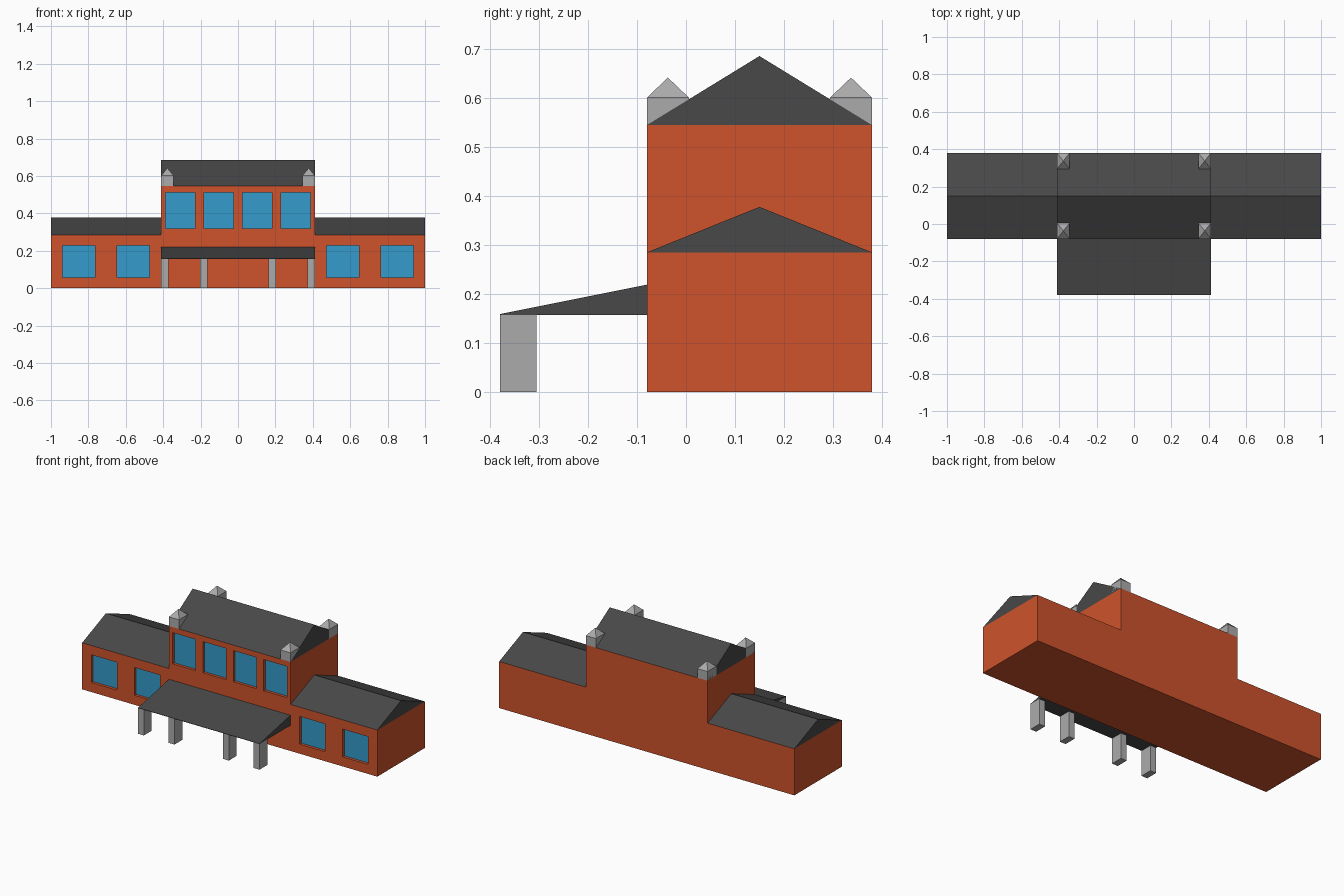
import bpy, bmesh
from mathutils import Vector

if "Cube" in bpy.data.objects:
    bpy.data.objects.remove(bpy.data.objects["Cube"])


def material(name, rgb):
    m = bpy.data.materials.new(name)
    m.diffuse_color = (*rgb, 1)
    m.use_nodes = True
    m.node_tree.nodes["Principled BSDF"].inputs["Base Color"].default_value = m.diffuse_color
    return m


BRICK = material("brick_orange", (0.62, 0.086, 0.025))
ROOF = material("roof_charcoal", (0.065, 0.065, 0.065))
STONE = material("stone_grey", (0.41, 0.41, 0.41))
GLASS = material("window_blue", (0.036, 0.325, 0.60))


def finish(name, bm, mat):
    bmesh.ops.recalc_face_normals(bm, faces=bm.faces)
    me = bpy.data.meshes.new(name)
    bm.to_mesh(me)
    bm.free()
    me.materials.append(mat)
    ob = bpy.data.objects.new(name, me)
    bpy.context.collection.objects.link(ob)
    return ob


def prism(name, profile, axis, a, b, mat):
    """Extrude a profile from a to b: (y,z) along X or (x,z) along Y."""
    bm = bmesh.new()
    along_x = axis == "X"
    vs = [bm.verts.new((a, p, q) if along_x else (p, a, q)) for p, q in profile]
    face = bm.faces.new(vs)
    new = bmesh.ops.extrude_face_region(bm, geom=[face])["geom"]
    moved = [g for g in new if isinstance(g, bmesh.types.BMVert)]
    step = Vector((b - a, 0, 0) if along_x else (0, b - a, 0))
    bmesh.ops.translate(bm, verts=moved, vec=step)
    return finish(name, bm, mat)


def rect(x0, x1, z0, z1):
    return [(x0, z0), (x1, z0), (x1, z1), (x0, z1)]


FRONT, BACK, MID = -0.08, 0.38, 0.15
WING_TOP, HALL_TOP, HALL_X = 0.285, 0.545, 0.412

# Walls: one stepped block for the hall and both wings
walls = prism("walls", [(-1, 0), (1, 0), (1, WING_TOP), (HALL_X, WING_TOP),
                        (HALL_X, HALL_TOP), (-HALL_X, HALL_TOP),
                        (-HALL_X, WING_TOP), (-1, WING_TOP)],
              "Y", FRONT, BACK, BRICK)

# Recessed windows: centre x, width, bottom, top
DEPTH = 0.02
upper = [(x, 0.157, 0.32, 0.511) for x in (0.103, 0.309)]
lower = [(x, 0.173, 0.058, 0.228) for x in (0.56, 0.851)]
for cx, w, z0, z1 in upper + lower:
    for side in (-1, 1):
        outline = rect(side * cx - w / 2, side * cx + w / 2, z0, z1)
        cutter = prism("window_cutter", outline, "Y", FRONT - 0.05, FRONT + DEPTH, BRICK)
        cutter.hide_render = True
        cutter.hide_viewport = False
        mod = walls.modifiers.new("window_recess", "BOOLEAN")
        mod.operation = "DIFFERENCE"
        mod.solver = "EXACT"
        mod.object = cutter
        bpy.context.view_layer.objects.active = walls
        bpy.ops.object.modifier_apply(modifier=mod.name)
        bpy.data.objects.remove(cutter)
        prism("window_pane", outline, "Y", FRONT + DEPTH - 0.003, FRONT + DEPTH + 0.003, GLASS)

# Gable roofs
wing_gable = [(FRONT, WING_TOP), (BACK, WING_TOP), (MID, 0.378)]
hall_gable = [(FRONT, HALL_TOP), (BACK, HALL_TOP), (MID, 0.686)]
prism("left_wing_roof", wing_gable, "X", -1, -HALL_X, ROOF)
prism("right_wing_roof", wing_gable, "X", HALL_X, 1, ROOF)
prism("hall_roof", hall_gable, "X", -HALL_X, HALL_X, ROOF)

# Porch roof and pillars
prism("porch_roof", [(-0.38, 0.157), (FRONT, 0.157), (FRONT, 0.219), (-0.38, 0.159)],
      "X", -HALL_X, HALL_X, ROOF)
for side in (-1, 1):
    for cx in (0.184, 0.392):
        prism("porch_pillar", rect(side * cx - 0.02, side * cx + 0.02, 0, 0.157),
              "Y", -0.38, -0.305, STONE)


# Corner turrets with pyramid caps
def turret(x0, x1, y0, y1):
    bm = bmesh.new()
    corners = [(x0, y0), (x1, y0), (x1, y1), (x0, y1)]
    low = [bm.verts.new((x, y, HALL_TOP)) for x, y in corners]
    high = [bm.verts.new((x, y, 0.601)) for x, y in corners]
    tip = bm.verts.new(((x0 + x1) / 2, (y0 + y1) / 2, 0.642))
    bm.faces.new(low)
    for i in range(4):
        j = (i + 1) % 4
        bm.faces.new((low[i], low[j], high[j], high[i]))
        bm.faces.new((high[i], high[j], tip))
    finish("corner_turret", bm, STONE)


for xa, xb in ((-HALL_X, -0.344), (0.344, HALL_X)):
    for ya, yb in ((FRONT, 0.006), (0.294, BACK)):
        turret(xa, xb, ya, yb)
